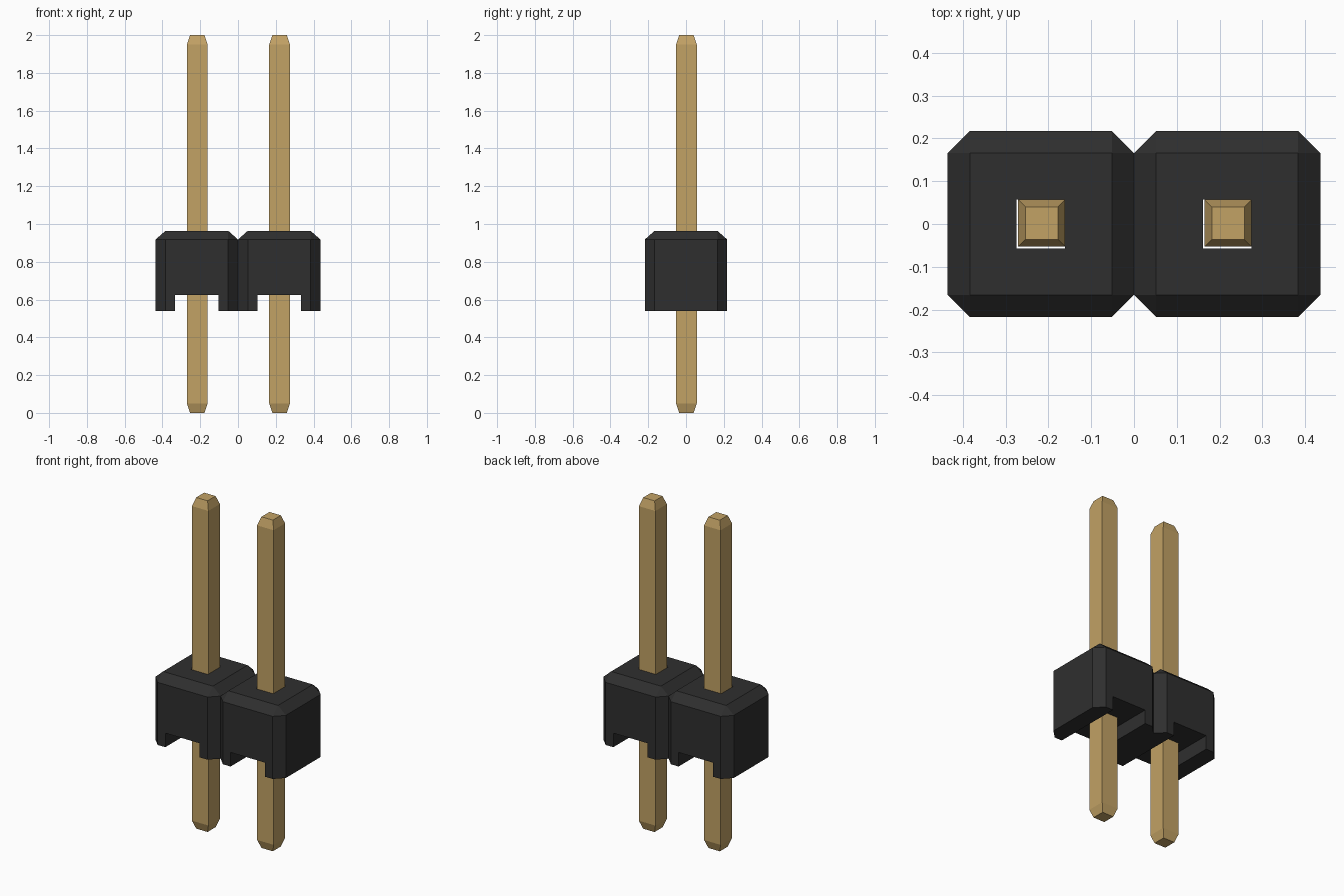
import bpy, bmesh

old = bpy.data.objects.get("Cube")
if old:
    bpy.data.objects.remove(old, do_unlink=True)

PITCH = 0.218            # distance of each pin from the centre, also half a cell
CHAMFER = 0.052
BOTTOM, SHOULDER, TOP = 0.54, 0.918, 0.964
NOTCH_TOP = 0.625


def material(name, rgb, rough):
    m = bpy.data.materials.new(name)
    m.use_nodes = True
    m.diffuse_color = (*rgb, 1)
    bsdf = m.node_tree.nodes["Principled BSDF"]
    bsdf.inputs["Base Color"].default_value = (*rgb, 1)
    bsdf.inputs["Roughness"].default_value = rough
    return m


black = material("black plastic", (0.028, 0.028, 0.028), 0.6)
gold = material("gold metal", (0.54, 0.36, 0.13), 0.4)


def make_object(name, bm, mat=None):
    bmesh.ops.recalc_face_normals(bm, faces=bm.faces)
    mesh = bpy.data.meshes.new(name)
    bm.to_mesh(mesh)
    bm.free()
    ob = bpy.data.objects.new(name, mesh)
    bpy.context.collection.objects.link(ob)
    if mat:
        mesh.materials.append(mat)
    return ob


def square(half, cx, cy, z):
    return [(cx + sx * half, cy + sy * half, z)
            for sx, sy in ((-1, -1), (1, -1), (1, 1), (-1, 1))]


def octagon(half, cut, cx, z):
    i = half - cut
    return [(cx + x, y, z) for x, y in
            ((-i, -half), (i, -half), (half, -i), (half, i),
             (i, half), (-i, half), (-half, i), (-half, -i))]


def loft(rings):
    """Skin stacked rings that have equal point counts and cap both ends."""
    bm = bmesh.new()
    loops = [[bm.verts.new(p) for p in ring] for ring in rings]
    for a, b in zip(loops, loops[1:]):
        for k in range(len(a)):
            n = (k + 1) % len(a)
            bm.faces.new((a[k], a[n], b[n], b[k]))
    bm.faces.new(loops[0][::-1])
    bm.faces.new(loops[-1])
    return bm


# Housing: one chamfered cell, opened on the inner side and mirrored
bm = bmesh.new()
low = [bm.verts.new(p) for p in octagon(PITCH, CHAMFER, PITCH, BOTTOM)]
mid = [bm.verts.new(p) for p in octagon(PITCH, CHAMFER, PITCH, SHOULDER)]
cap = [bm.verts.new(p) for p in square(PITCH - CHAMFER, PITCH, 0, TOP)]
bm.faces.new(low[::-1])
bm.faces.new(cap)
for k in range(8):
    n = (k + 1) % 8
    if k != 6:                                   # inner side stays open
        bm.faces.new((low[k], low[n], mid[n], mid[k]))
for c in range(4):                               # top slopes and corner triangles
    a, b = mid[2 * c], mid[2 * c + 1]
    d = (c + 1) % 4
    bm.faces.new((a, b, cap[d], cap[c]))
    bm.faces.new((b, mid[(2 * c + 2) % 8], cap[d]))
bmesh.ops.mirror(bm, geom=bm.verts[:] + bm.edges[:] + bm.faces[:],
                 axis='X', merge_dist=0.0001)
bmesh.ops.remove_doubles(bm, verts=bm.verts, dist=0.0001)
housing = make_object("housing", bm, black)


def cut(target, cutter):
    mod = target.modifiers.new("cut", 'BOOLEAN')
    mod.operation = 'DIFFERENCE'
    mod.solver = 'EXACT'
    mod.object = cutter
    cutter.hide_render = True
    bpy.context.view_layer.objects.active = target
    bpy.ops.object.modifier_apply(modifier=mod.name)
    bpy.data.objects.remove(cutter, do_unlink=True)


for side, label in ((1, "left"), (-1, "right")):
    x = side * PITCH
    # Underside channel running front to back
    w, d = 0.115, 0.3
    ring = [(x - w, -d), (x + w, -d), (x + w, d), (x - w, d)]
    channel = loft([[(*p, z) for p in ring] for z in (0.4, NOTCH_TOP)])
    cut(housing, make_object("channel_cutter", channel, black))
    # Square pin hole
    hole = loft([square(0.057, x, 0, z) for z in (0.45, 1.1)])
    cut(housing, make_object("hole_cutter", hole, black))
    # Pin with tapered ends, seated slightly off centre in its hole
    rings = ((0.038, 0), (0.055, 0.05), (0.055, 1.95), (0.038, 2))
    pin = loft([square(h, x + 0.002, 0.002, z) for h, z in rings])
    make_object(label + "_pin", pin, gold)
